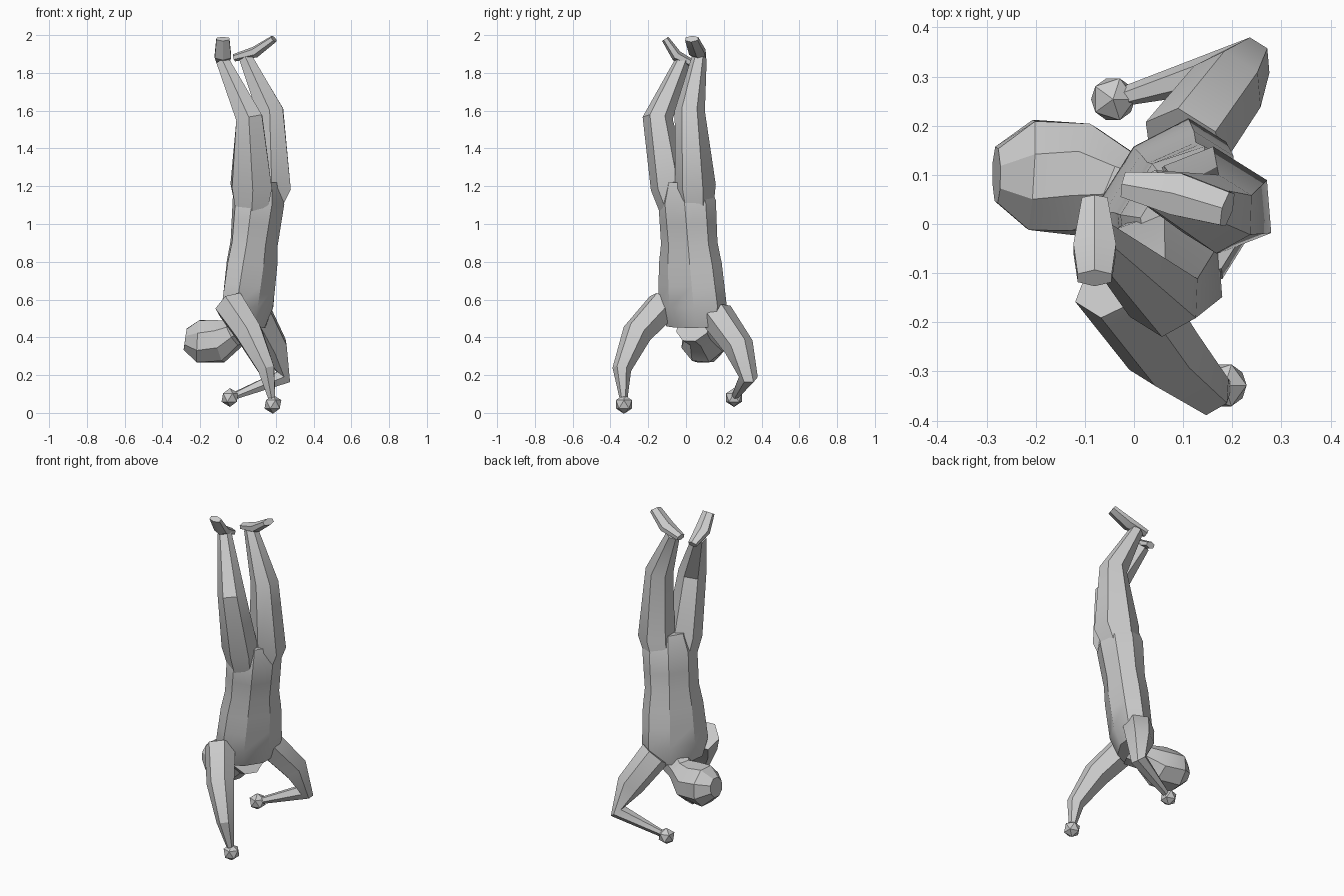
import bpy, bmesh, math
from mathutils import Vector

default_cube = bpy.data.objects.get("Cube")
if default_cube:
    bpy.data.objects.remove(default_cube, do_unlink=True)

# One plain colour for the whole figure
colour = (.6, .6, .6, 1)
grey = bpy.data.materials.new("plain grey")
grey.use_nodes = True
grey.diffuse_color = colour
grey.node_tree.nodes["Principled BSDF"].inputs["Base Color"].default_value = colour

# Direction from one hip to the other
across = Vector((.5, .8, 0)).normalized()


def finish(obj, name):
    """Name, colour and shade the active object."""
    obj.name = obj.data.name = name
    obj.data.materials.append(grey)
    bpy.ops.object.select_all(action='DESELECT')
    obj.select_set(True)
    bpy.context.view_layer.objects.active = obj
    bpy.ops.object.shade_smooth_by_angle(angle=math.radians(30))


def loft(name, joints, widths, depths, side=across, sides=6):
    """Skin elliptical cross-sections that follow a chain of joints."""
    bm = bmesh.new()
    points = [Vector(joint) for joint in joints]
    before = points[:1] + points[:-1]
    after = points[1:] + points[-1:]
    previous = None
    for point, start, end, width, depth in zip(points, before, after, widths, depths):
        along = (end - start).normalized()
        lateral = (side - along * side.dot(along)).normalized()
        outward = along.cross(lateral)
        ring = []
        for corner in range(sides):
            turn = math.tau * (corner + .5) / sides
            offset = lateral * width * math.cos(turn) + outward * depth * math.sin(turn)
            ring.append(bm.verts.new(point + offset))
        if previous:
            for corner in range(sides):
                following = (corner + 1) % sides
                bm.faces.new((previous[corner], previous[following],
                              ring[following], ring[corner]))
        else:
            bm.faces.new(ring)
        previous = ring
    bm.faces.new(previous)
    bmesh.ops.recalc_face_normals(bm, faces=bm.faces)
    mesh = bpy.data.meshes.new(name)
    bm.to_mesh(mesh)
    bm.free()
    obj = bpy.data.objects.new(name, mesh)
    bpy.context.collection.objects.link(obj)
    finish(obj, name)


# Upside-down trunk: even steps from shoulders to pelvis, deeper towards the hips
shoulders = Vector((.04, .04, .46))
pelvis = Vector((.12, 0, 1.23))
trunk_widths = [.16, .2, .19, .18, .16, .16, .16, .12]
last = len(trunk_widths) - 1
steps = [index / last for index in range(last + 1)]
trunk_joints = [shoulders.lerp(pelvis, step) for step in steps]
trunk_depths = [width * (.55 + step / 3) for width, step in zip(trunk_widths, steps)]
loft("torso", trunk_joints, trunk_widths, trunk_depths, sides=8)

# Legs: waist, hip, knee, ankle
legs = {
    "front_leg": [(.07, -.02, .95), (.07, -.08, 1.2), (.06, -.15, 1.56), (-.08, -.02, 1.86)],
    "back_leg": [(.1, .06, .95), (.17, .05, 1.2), (.17, .02, 1.6), (.04, .07, 1.88)],
}
leg_widths = [.07, .1, .08, .04]
leg_depths = [.07, .13, .08, .04]
for name, joints in legs.items():
    loft(name, joints, leg_widths, leg_depths)

# Feet: heel, arch, toe, each bent away from its ankle
feet = {
    "front_foot": [(-.08, .05, 1.84), (-.08, -.05, 1.89), (-.08, -.11, 1.98)],
    "back_foot": [(-.02, .08, 1.88), (.09, .06, 1.91), (.19, .03, 1.98)],
}
foot_widths = [.03, .05, .04]
foot_depths = [.02, .03, .02]
for name, joints in feet.items():
    heel, toe = Vector(joints[0]), Vector(joints[-1])
    sideways = (toe - heel).cross(Vector((0, 0, 1)))
    loft(name, joints, foot_widths, foot_depths, sideways)

# Arms: shoulder, upper arm, elbow, wrist, with a fist at the end
arms = {
    "front": [(-.04, -.12, .57), (.06, -.26, .42), (.15, -.34, .23), (.18, -.33, .07)],
    "back": [(.1, .16, .52), (.19, .28, .35), (.24, .33, .19), (-.02, .26, .09)],
}
arm_widths = [.09, .08, .05, .02]
fist = .05
for place, joints in arms.items():
    loft(place + "_arm", joints, arm_widths, arm_widths)
    wrist, elbow = Vector(joints[-1]), Vector(joints[-2])
    centre = wrist + (wrist - elbow).normalized() * fist / 2
    bpy.ops.mesh.primitive_ico_sphere_add(subdivisions=1, radius=fist, location=centre)
    finish(bpy.context.object, place + "_hand")

# Neck running into the thrown-back head: nape, throat, jaw, brow, crown
head_joints = [shoulders, (-.02, .07, .42), (-.1, .09, .38), (-.21, .1, .38), (-.28, .1, .39)]
head_widths = [.1, .08, .12, .12, .06]
loft("head", head_joints, head_widths, head_widths, sides=8)
